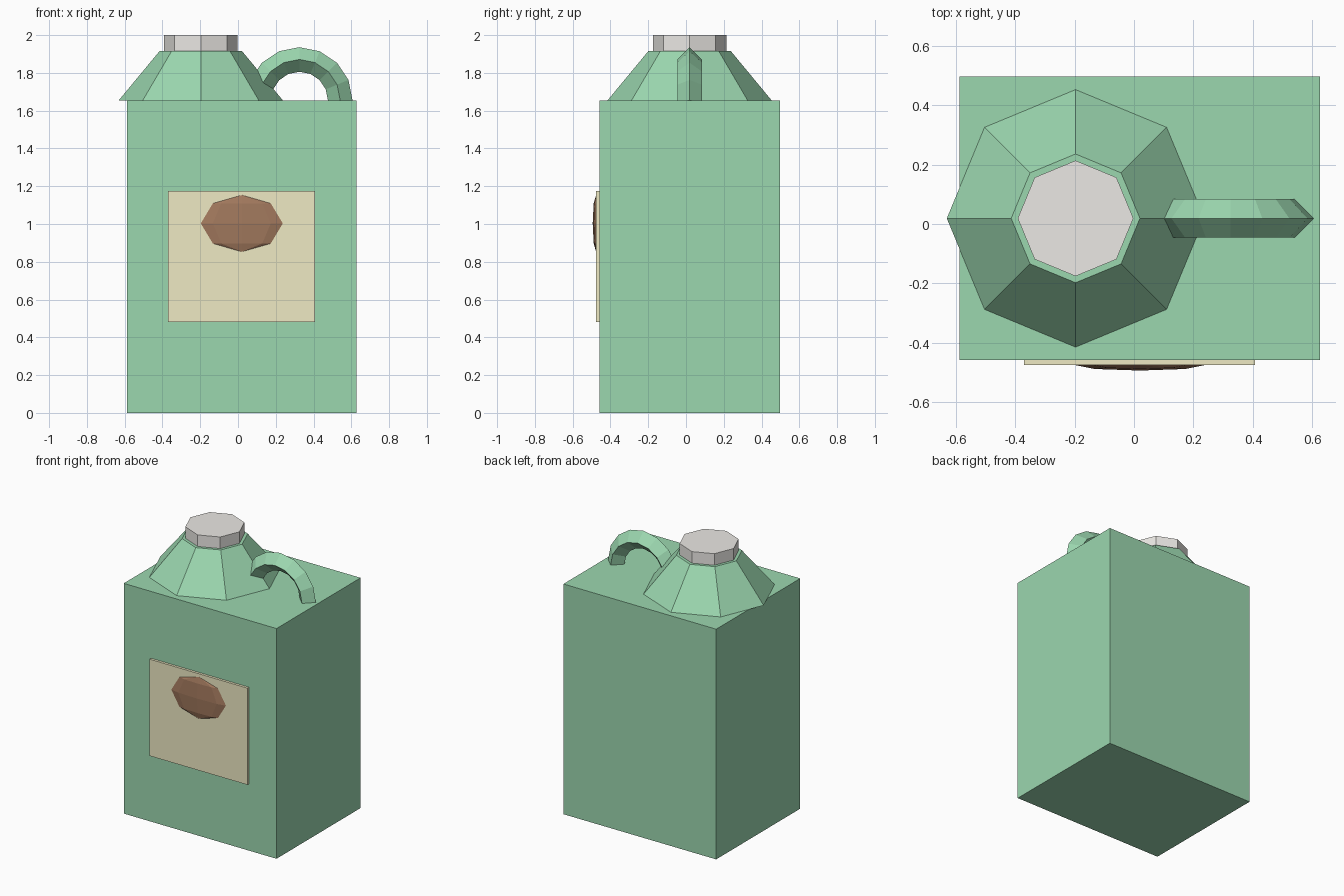
import bpy, bmesh, math
from mathutils import Matrix, Vector

if "Cube" in bpy.data.objects:
    bpy.data.objects.remove(bpy.data.objects["Cube"])


def material(name, rgb):
    m = bpy.data.materials.new(name)
    m.diffuse_color = (*rgb, 1)
    m.use_nodes = True
    m.node_tree.nodes["Principled BSDF"].inputs["Base Color"].default_value = m.diffuse_color
    return m


GREEN = material("green_plastic", (0.33, 0.68, 0.43))
CREAM = material("cream_paper", (0.86, 0.82, 0.55))
BROWN = material("dark_brown", (0.36, 0.19, 0.11))
GREY = material("cap_grey", (0.83, 0.81, 0.78))


def finish(bm, name, mat):
    bmesh.ops.recalc_face_normals(bm, faces=bm.faces)
    mesh = bpy.data.meshes.new(name)
    bm.to_mesh(mesh)
    bm.free()
    mesh.materials.append(mat)
    obj = bpy.data.objects.new(name, mesh)
    bpy.context.collection.objects.link(obj)
    return obj


def box(name, low, high, mat):
    low, high = Vector(low), Vector(high)
    bm = bmesh.new()
    bmesh.ops.create_cube(bm, size=1, matrix=Matrix.Translation((low + high) / 2)
                          @ Matrix.Diagonal((*(high - low), 1)))
    return finish(bm, name, mat)


def octagon(name, x, y, z0, z1, r0, r1, mat):
    bm = bmesh.new()
    bmesh.ops.create_cone(bm, cap_ends=True, segments=8, radius1=r0, radius2=r1,
                          depth=z1 - z0,
                          matrix=Matrix.Translation((x, y, (z0 + z1) / 2)))
    return finish(bm, name, mat)


TOP = 1.655      # top of the canister body
MID_Y = 0.019    # shared depth of spout, cap and handle

# Canister body and front label
box("body", (-0.588, -0.458, 0), (0.627, 0.497, TOP), GREEN)
box("label", (-0.371, -0.476, 0.48), (0.408, -0.45, 1.175), CREAM)

# Tapered shoulder, overhanging the left edge, and screw cap
octagon("shoulder", -0.197, MID_Y, TOP, 1.917, 0.434, 0.217, GREEN)
octagon("cap", -0.197, MID_Y, 1.917, 2.0, 0.195, 0.195, GREY)

# Half-ring handle: diamond section swept over the top
centre, ring, tube = Vector((0.325, MID_Y, TOP)), 0.216, 0.065
bm = bmesh.new()
section = [bm.verts.new(centre + Vector((ring + dx, dy, 0)))
           for dx, dy in ((tube, 0), (0, tube), (-tube, 0), (0, -tube))]
edges = [bm.edges.new((section[i], section[(i + 1) % 4])) for i in range(4)]
bmesh.ops.spin(bm, geom=section + edges, cent=centre, axis=(0, -1, 0),
               angle=math.pi, steps=8)
finish(bm, "handle", GREEN)

# Flattened oval emblem on the label
bm = bmesh.new()
bmesh.ops.create_uvsphere(bm, u_segments=8, v_segments=4, radius=1,
                          matrix=Matrix.Translation((0.02, -0.476, 1.003))
                          @ Matrix.Diagonal((0.217, 0.018, 0.15, 1)))
finish(bm, "oval_emblem", BROWN)
